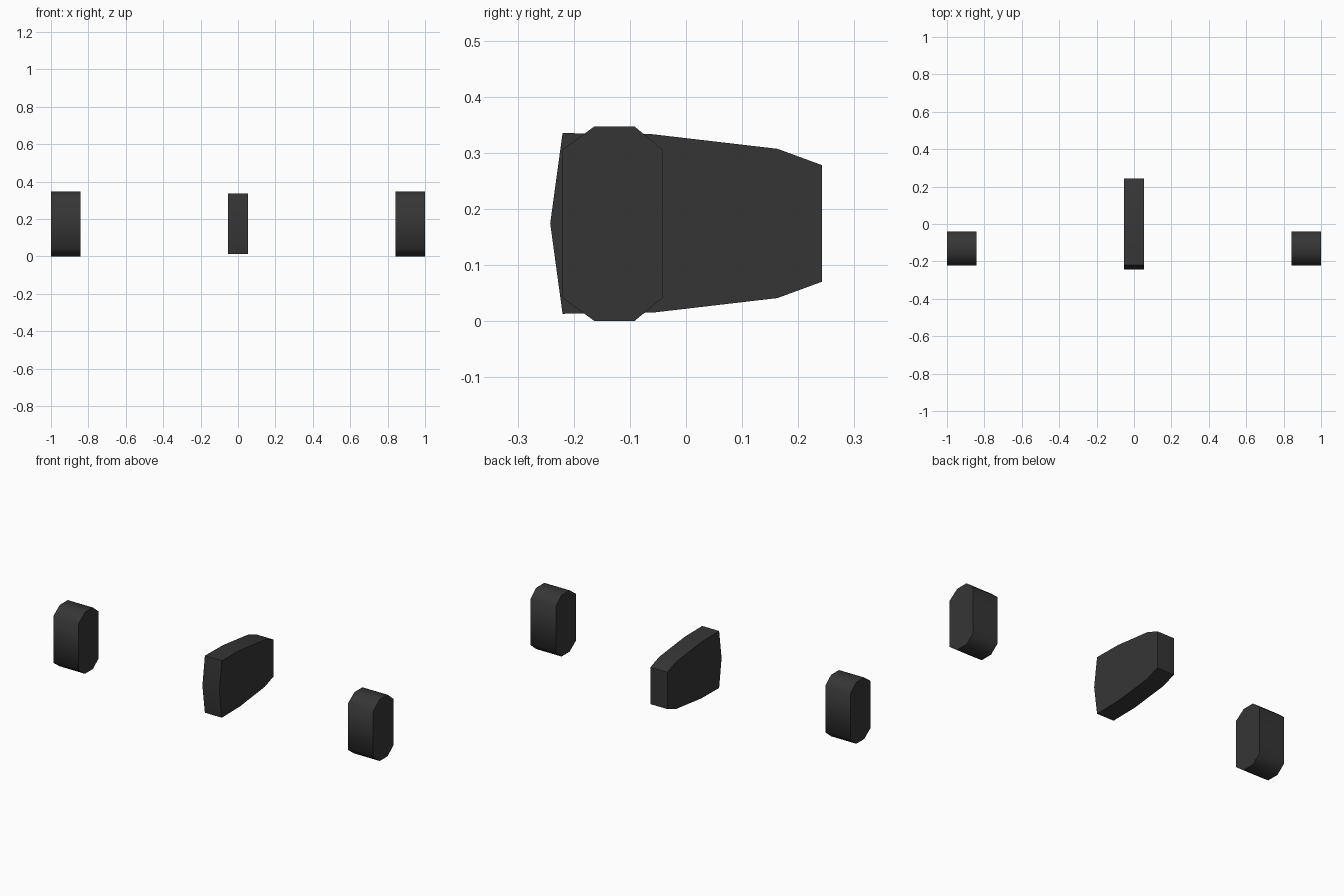
import bpy
import bmesh
from math import radians

cube = bpy.data.objects.get("Cube")
if cube:
    bpy.data.objects.remove(cube, do_unlink=True)

# Single dark rubber colour
rubber = bpy.data.materials.new("dark_rubber")
rubber.use_nodes = True
colour = (0.036, 0.036, 0.036, 1)
rubber.diffuse_color = colour
bsdf = rubber.node_tree.nodes["Principled BSDF"]
bsdf.inputs["Base Color"].default_value = colour
bsdf.inputs["Roughness"].default_value = 0.8


def extrude_profile(name, profile, x0, x1):
    """Extrude a (y, z) side profile from x0 to x1."""
    bm = bmesh.new()
    face = bm.faces.new([bm.verts.new((x0, y, z)) for y, z in profile])
    grown = bmesh.ops.extrude_face_region(bm, geom=[face])["geom"]
    verts = [v for v in grown if isinstance(v, bmesh.types.BMVert)]
    bmesh.ops.translate(bm, verts=verts, vec=(x1 - x0, 0, 0))
    bmesh.ops.recalc_face_normals(bm, faces=bm.faces)
    mesh = bpy.data.meshes.new(name)
    bm.to_mesh(mesh)
    bm.free()
    mesh.materials.append(rubber)
    obj = bpy.data.objects.new(name, mesh)
    bpy.context.collection.objects.link(obj)
    bpy.ops.object.select_all(action="DESELECT")
    obj.select_set(True)
    bpy.context.view_layer.objects.active = obj
    bpy.ops.object.shade_smooth_by_angle(angle=radians(60))
    return obj


def mirror_z(half, mid):
    """Close an upper half profile with its reflection about z = mid."""
    return half + [(y, 2 * mid - z) for y, z in reversed(half) if z > mid]


# Tapered centre block with a pointed front
centre_half = [(-0.242, 0.174), (-0.22, 0.335), (-0.06, 0.333),
               (0.163, 0.307), (0.242, 0.278)]
extrude_profile("centre_block", mirror_z(centre_half, 0.174), -0.053, 0.053)

# Chamfered side blocks
side_half = [(-0.221, 0.305), (-0.163, 0.347), (-0.092, 0.347), (-0.041, 0.305)]
for side, sign in (("left", 1), ("right", -1)):
    extrude_profile(side + "_block", mirror_z(side_half, 0.1735),
                    sign * 0.842, sign * 1.0)
